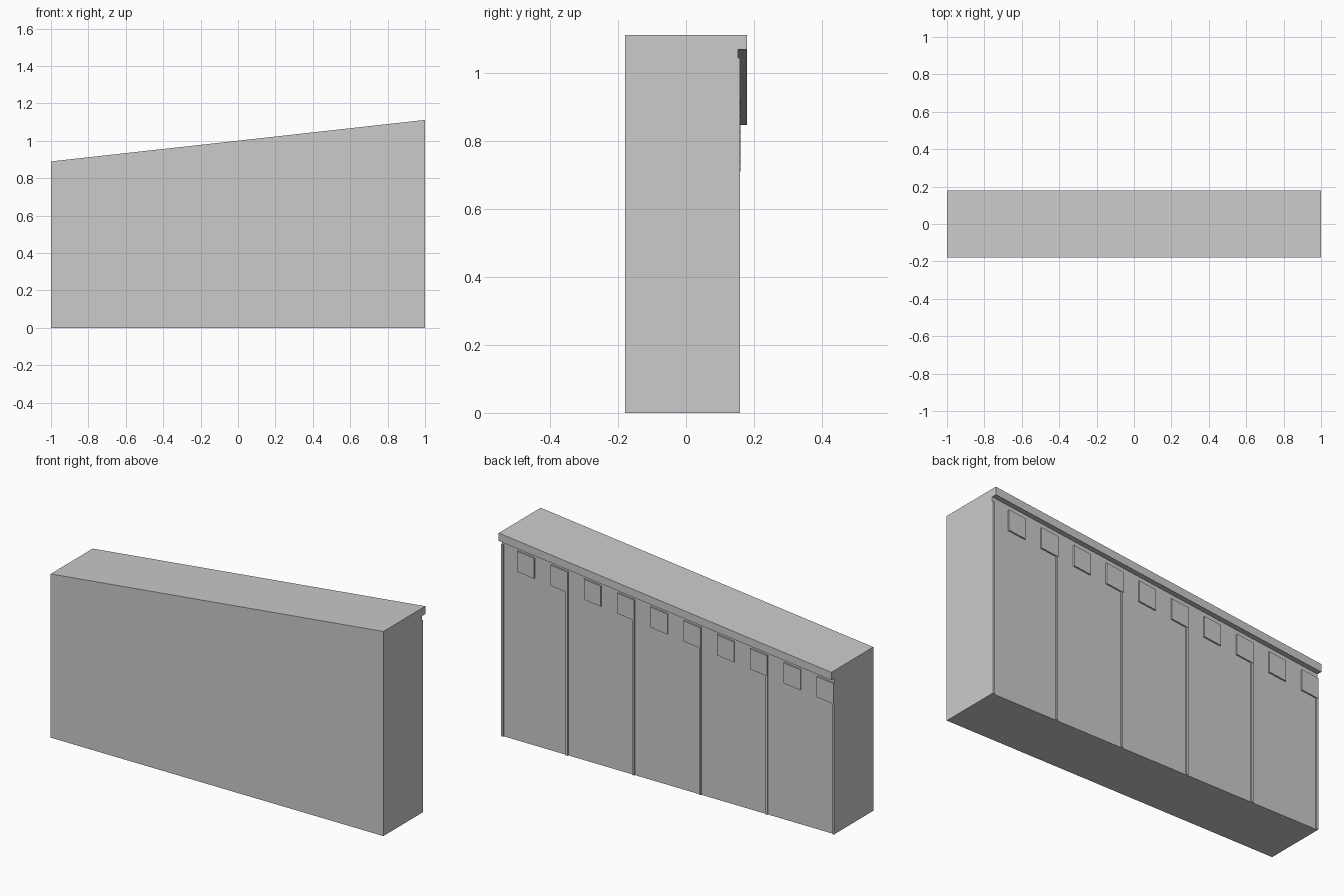
import bpy, bmesh

if "Cube" in bpy.data.objects:
    bpy.data.objects.remove(bpy.data.objects["Cube"])

gray = bpy.data.materials.new("plain_gray")
gray.diffuse_color = (0.6, 0.6, 0.6, 1)
gray.use_nodes = True
gray.node_tree.nodes["Principled BSDF"].inputs["Base Color"].default_value = gray.diffuse_color

FACE = 0.153          # rear face of the wall


def top(x):
    # height of the sloping top edge
    return 1.001 + 0.111 * x


def slab(name, x0, x1, y0, y1, drop_top, drop_bottom=None):
    # block whose ends follow the slope; without drop_bottom it stands on the floor
    bm = bmesh.new()
    ring = []
    for x, drop in ((x0, drop_bottom), (x1, drop_bottom)):
        ring.append((x, 0 if drop is None else top(x) - drop))
    ring += [(x1, top(x1) - drop_top), (x0, top(x0) - drop_top)]
    front = bm.faces.new([bm.verts.new((x, y0, z)) for x, z in ring])
    ext = bmesh.ops.extrude_face_region(bm, geom=[front])
    moved = [v for v in ext["geom"] if isinstance(v, bmesh.types.BMVert)]
    bmesh.ops.translate(bm, verts=moved, vec=(0, y1 - y0, 0))
    bmesh.ops.recalc_face_normals(bm, faces=bm.faces)
    mesh = bpy.data.meshes.new(name)
    bm.to_mesh(mesh)
    bm.free()
    mesh.materials.append(gray)
    obj = bpy.data.objects.new(name, mesh)
    bpy.context.collection.objects.link(obj)
    return obj


# main wall and the overhanging cap along its rear edge
slab("wall", -1, 1, -0.18, FACE, 0)
slab("cap", -1, 1, FACE, 0.18, 0, 0.043)

# upright strips dividing the rear into five bays
for i in range(5):
    x = -1 + 0.4 * i
    slab("strip", x, x + 0.012, FACE, 0.159, 0.068)
slab("end_strip", 0.988, 1, FACE, 0.159, 0.068)

# row of raised blocks under the cap
for i in range(10):
    x = -1 + 0.2 * i
    slab("block", x, x + 0.102, FACE, 0.161, 0.069, 0.18)
